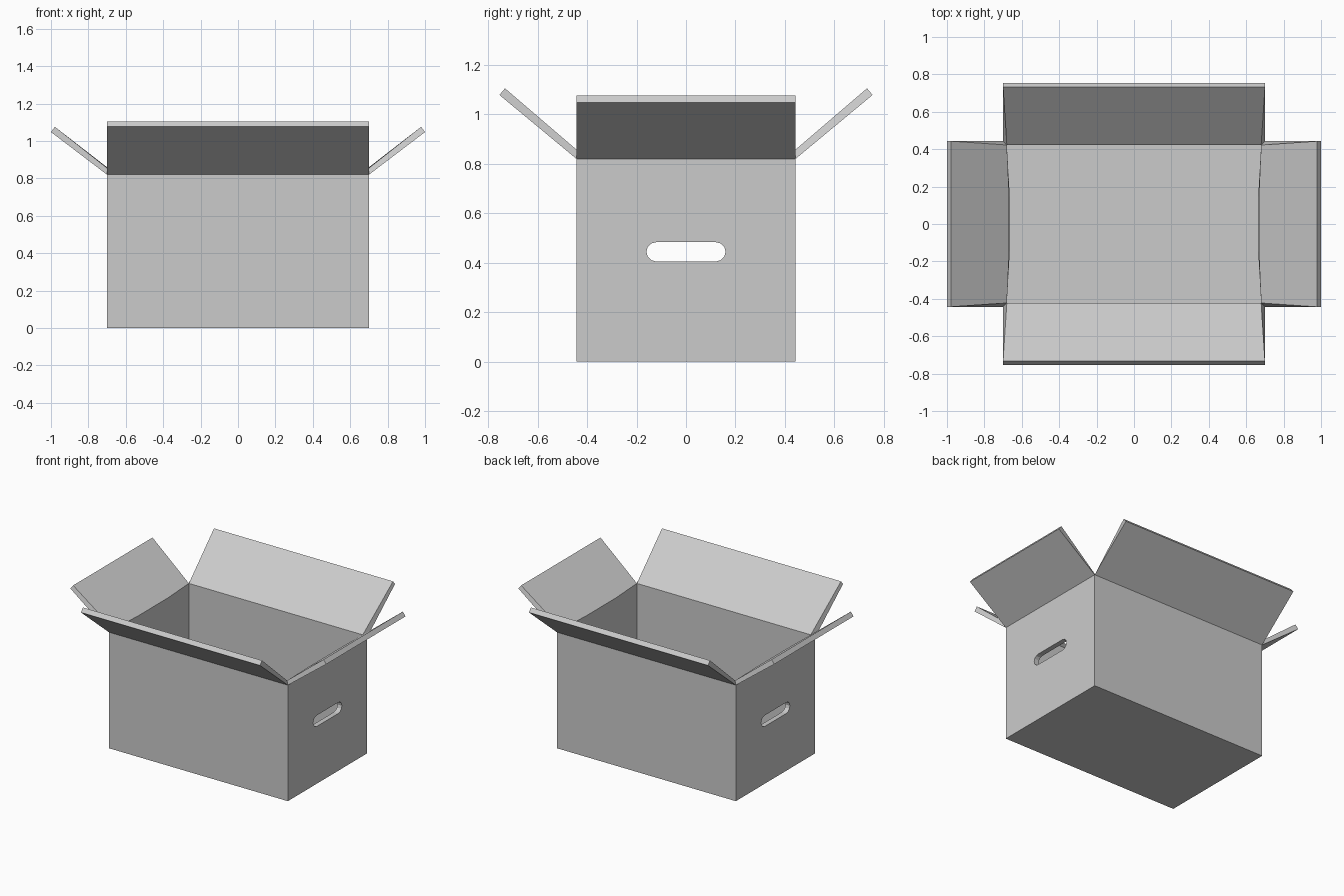
import bpy, bmesh, math

if "Cube" in bpy.data.objects:
    bpy.data.objects.remove(bpy.data.objects["Cube"])

X, Y, H = 0.70, 0.443, 0.82      # half width, half depth, wall height
THICK = 0.035
SPLIT = 0.17                     # where the end walls divide around the handle
HZ, HR, HY, SEG = 0.444, 0.039, 0.121, 6   # handle height, radius, arc centre, sides

bm = bmesh.new()
cache = {}

def v(x, y, z):
    key = (round(x, 4), round(y, 4), round(z, 4))
    if key not in cache:
        cache[key] = bm.verts.new(key)
    return cache[key]

def face(*pts):
    return bm.faces.new([v(*p) for p in pts])

# floor
bottom = face((-X, -Y, 0), (-X, -SPLIT, 0), (-X, SPLIT, 0), (-X, Y, 0),
              (X, Y, 0), (X, SPLIT, 0), (X, -SPLIT, 0), (X, -Y, 0))

for s in (-1, 1):
    # long wall and its flap
    face((-X, s*Y, 0), (X, s*Y, 0), (X, s*Y, H), (-X, s*Y, H))
    face((-X, s*Y, H), (X, s*Y, H), (X, s*0.754, 1.078), (-X, s*0.754, 1.078))

    # end wall around the handle slot
    x = s * X
    for t in (-1, 1):
        arc = [(x, t*(HY + HR*math.cos(a)), HZ + HR*math.sin(a))
               for a in [math.pi*(i/SEG - 0.5) for i in range(SEG + 1)]]
        face((x, t*SPLIT, 0), *arc, (x, t*SPLIT, H), (x, t*Y, H), (x, t*Y, 0))
    for edge_z, hole_z in ((0, HZ - HR), (H, HZ + HR)):
        face((x, -SPLIT, edge_z), (x, SPLIT, edge_z), (x, HY, hole_z), (x, -HY, hole_z))

    # end flap
    face((x, -Y, H), (x, -SPLIT, H), (x, SPLIT, H), (x, Y, H),
         (s*1.0, Y, 1.048), (s*1.0, -Y, 1.048))

# outward-facing sheet
bmesh.ops.recalc_face_normals(bm, faces=bm.faces)
bm.normal_update()
if bottom.normal.z > 0:
    bmesh.ops.reverse_faces(bm, faces=bm.faces)

mesh = bpy.data.meshes.new("open_box")
bm.to_mesh(mesh)
bm.free()
box = bpy.data.objects.new("open_box", mesh)
bpy.context.collection.objects.link(box)

# cardboard thickness, added inward
mod = box.modifiers.new("thickness", 'SOLIDIFY')
mod.thickness = THICK
mod.offset = -1
mod.use_even_offset = False
